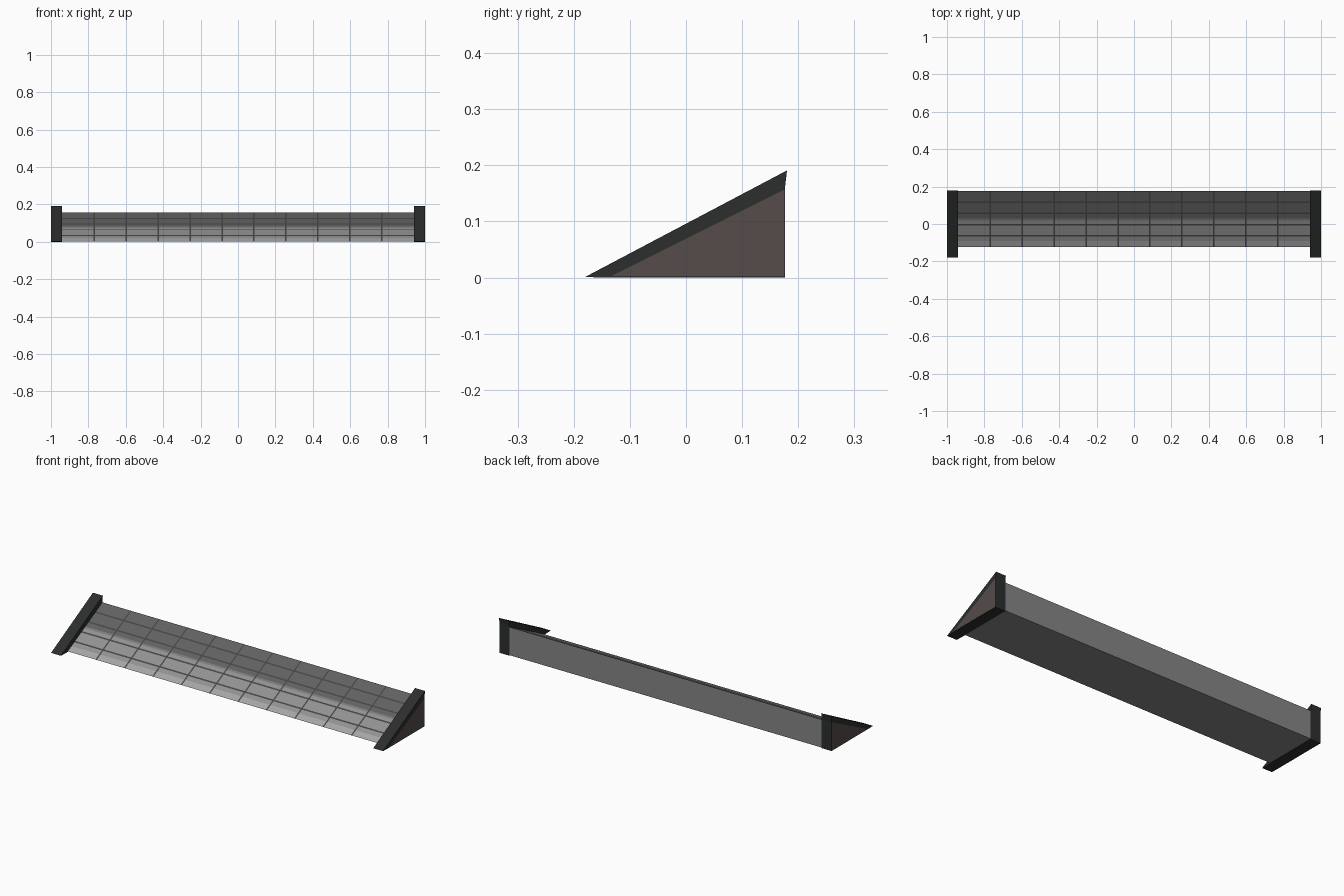
import bpy, bmesh
from mathutils import Vector

if "Cube" in bpy.data.objects:
    bpy.data.objects.remove(bpy.data.objects["Cube"])


def material(name, r, g, b):
    m = bpy.data.materials.new(name)
    m.diffuse_color = (r, g, b, 1)
    m.use_nodes = True
    m.node_tree.nodes["Principled BSDF"].inputs["Base Color"].default_value = m.diffuse_color
    return m


grey = material("body_grey", 0.24, 0.24, 0.24)
dark = material("surface_dark", 0.12, 0.12, 0.12)
mid = material("surface_mid", 0.2, 0.2, 0.2)
light = material("surface_light", 0.29, 0.29, 0.29)
pale = material("surface_pale", 0.38, 0.38, 0.38)
seam = material("seam_dark", 0.07, 0.06, 0.06)
black = material("frame_black", 0.025, 0.028, 0.027)
brown = material("panel_brown", 0.09, 0.072, 0.07)


def prism(name, profile, x0, x1, mats):
    """Extrude a y,z profile along x."""
    bm = bmesh.new()
    face = bm.faces.new([bm.verts.new((x0, y, z)) for y, z in profile])
    ext = bmesh.ops.extrude_face_region(bm, geom=[face])
    moved = [v for v in ext["geom"] if isinstance(v, bmesh.types.BMVert)]
    bmesh.ops.translate(bm, verts=moved, vec=(x1 - x0, 0, 0))
    bmesh.ops.recalc_face_normals(bm, faces=bm.faces)
    ob = bpy.data.objects.new(name, bpy.data.meshes.new(name))
    bpy.context.collection.objects.link(ob)
    for m in mats:
        ob.data.materials.append(m)
    return ob, bm


def finish(ob, bm):
    bm.to_mesh(ob.data)
    bm.free()


# Ramp body, with the sloping face cut into tiles and seams
HALF, Y0, Y1, Z0, Z1 = 0.94, -0.122, 0.176, 0.003, 0.156
ramp, bm = prism("ramp_body", [(Y0, Z0), (Y1, Z0), (Y1, Z1)], -HALF, HALF,
                 [grey, dark, mid, light, pale, seam])
COLS, ROWS, W = 11, 5, 0.004
x_lines = [-HALF + 2 * HALF * i / COLS for i in range(1, COLS)]
y_lines = [Y0 + (Y1 - Y0) * i / ROWS for i in range(1, ROWS)]
bands = [-0.09, 0.02, 0.03]


def is_slope(f):
    return f.normal.y < -0.2 and f.normal.z > 0.2


def cut(co, no):
    faces = [f for f in bm.faces if is_slope(f)]
    edges = {e for f in faces for e in f.edges}
    bmesh.ops.bisect_plane(bm, geom=faces + list(edges), plane_co=co, plane_no=no, dist=1e-6)
    bm.normal_update()


bm.normal_update()
for x in x_lines:
    for s in (-W, W):
        cut((x + s, 0, 0), (1, 0, 0))
for y in y_lines:
    for s in (-W, W):
        cut((0, y + s, 0), (0, 1, 0))
for y in bands:
    cut((0, y, 0), (0, 1, 0))
for f in bm.faces:
    if not is_slope(f):
        continue
    c = f.calc_center_median()
    if any(abs(c.x - x) < W for x in x_lines) or any(abs(c.y - y) < W for y in y_lines):
        f.material_index = 5
    elif c.y > 0.03:
        f.material_index = 1
    elif c.y > 0.02:
        f.material_index = 2
    elif c.y > -0.09:
        f.material_index = 3
    else:
        f.material_index = 4
finish(ramp, bm)

# End frames, each with a flush brown panel on its outer side
frame = [(-0.18, 0.001), (-0.143, 0), (0.176, 0), (0.176, 0.157), (0.18, 0.191)]
panel = [(-0.132, 0.003), (0.176, 0.003), (0.176, 0.157)]
for side, s in (("left", -1), ("right", 1)):
    ob, b = prism("end_frame_" + side, frame, s * HALF, s * 0.9995, [black])
    finish(ob, b)
    ob, b = prism("end_panel_" + side, panel, s * 0.998, s * 1.0, [brown])
    finish(ob, b)
